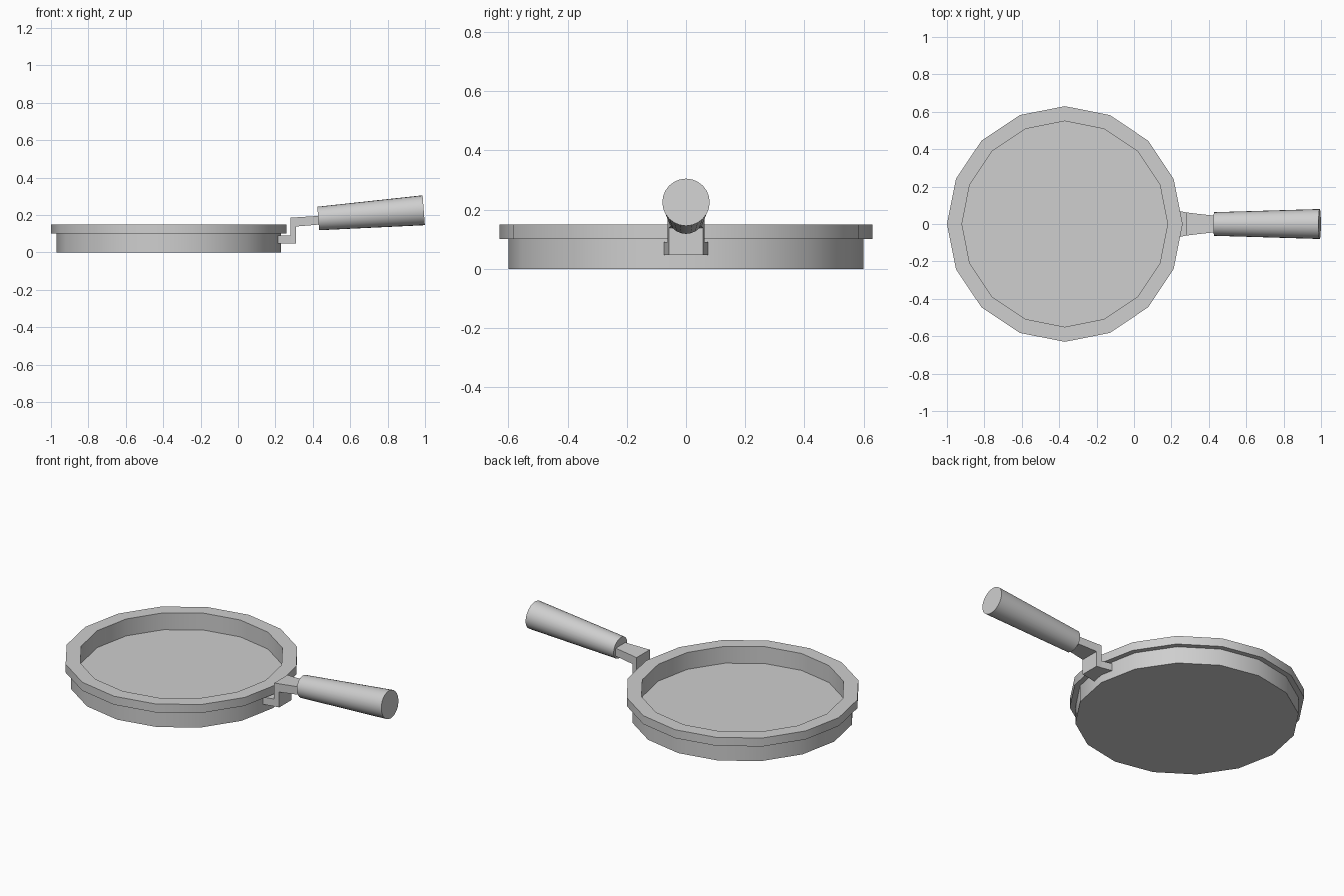
import bpy, bmesh
from math import cos, sin, tau, radians, atan2
from mathutils import Vector, Matrix

cube = bpy.data.objects.get("Cube")
if cube:
    bpy.data.objects.remove(cube, do_unlink=True)

metal = bpy.data.materials.new("light_grey")
metal.use_nodes = True
grey = (0.62, 0.62, 0.62, 1)
metal.diffuse_color = grey
metal.node_tree.nodes["Principled BSDF"].inputs["Base Color"].default_value = grey


def finish(name, bm):
    """Turn a bmesh into a smooth-by-angle object."""
    bmesh.ops.recalc_face_normals(bm, faces=bm.faces)
    mesh = bpy.data.meshes.new(name)
    bm.to_mesh(mesh)
    bm.free()
    mesh.materials.append(metal)
    obj = bpy.data.objects.new(name, mesh)
    bpy.context.collection.objects.link(obj)
    bpy.ops.object.select_all(action='DESELECT')
    obj.select_set(True)
    bpy.context.view_layer.objects.active = obj
    bpy.ops.object.shade_smooth_by_angle(angle=radians(30))
    return obj


def lathe(name, profile, sides, matrix):
    """Revolve (radius, height) points about z, capping both ends."""
    bm = bmesh.new()
    rings = [[bm.verts.new((r * cos(tau * i / sides), r * sin(tau * i / sides), z))
              for i in range(sides)] for r, z in profile]
    for a, b in zip(rings, rings[1:]):
        for i in range(sides):
            j = (i + 1) % sides
            bm.faces.new((a[i], a[j], b[j], b[i]))
    bm.faces.new(rings[0])
    bm.faces.new(rings[-1])
    bm.transform(matrix)
    return finish(name, bm)


# Pan: outer wall, overhanging rim and recessed floor
lathe("pan", [(0.6, 0), (0.6, 0.1), (0.63, 0.1), (0.63, 0.15), (0.55, 0.15), (0.55, 0.05)],
      16, Matrix.Translation((-0.37, 0, 0)))

# Bracket: stepped strip of (x, bottom z, top z, half width) sections
sections = [[(0.215, 0.047, 0.09, 0.075), (0.28, 0.047, 0.09, 0.062)],
            [(0.28, 0.047, 0.185, 0.062), (0.31, 0.047, 0.187, 0.058)],
            [(0.31, 0.138, 0.187, 0.058), (0.45, 0.15, 0.196, 0.042)]]
for name, ends in zip(("bracket_foot", "bracket_riser", "bracket_arm"), sections):
    bm = bmesh.new()
    loops = [[bm.verts.new(p) for p in ((x, -w, lo), (x, w, lo), (x, w, hi), (x, -w, hi))]
             for x, lo, hi, w in ends]
    for i in range(4):
        j = (i + 1) % 4
        bm.faces.new((loops[0][i], loops[0][j], loops[1][j], loops[1][i]))
    for loop in loops:
        bm.faces.new(loop)
    finish(name, bm)

# Handle: tapered grip, tilted upward and outward
start, end = Vector((0.429, 0, 0.181)), Vector((0.993, 0, 0.225))
axis = end - start
tilt = Matrix.Rotation(atan2(axis.x, axis.z), 4, 'Y')
lathe("handle", [(0.063, 0), (0.08, axis.length)], 24, Matrix.Translation(start) @ tilt)
